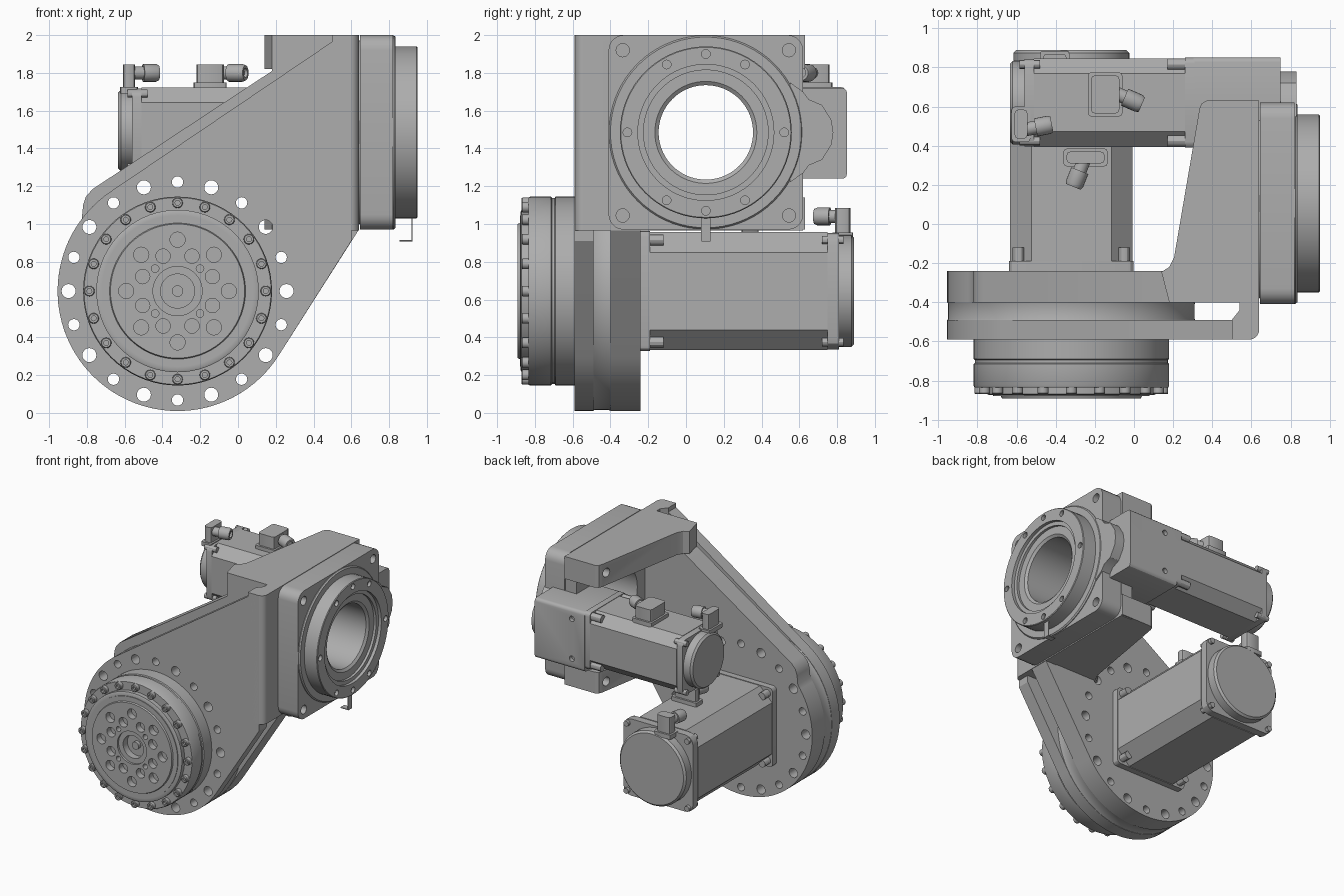
import bpy, bmesh
from math import sin, cos, pi, radians
from mathutils import Vector

old = bpy.data.objects.get("Cube")
if old:
    bpy.data.objects.remove(old)

grey = bpy.data.materials.new("machine_grey")
grey.use_nodes = True
COLOUR = (0.42, 0.42, 0.42, 1)
grey.diffuse_color = COLOUR
grey.node_tree.nodes["Principled BSDF"].inputs["Base Color"].default_value = COLOUR
parts = []


def place(axis, u, v, h):
    return {"X": (h, u, v), "Y": (u, h, v), "Z": (u, v, h)}[axis]


def finish(name, bm):
    bmesh.ops.recalc_face_normals(bm, faces=bm.faces)
    me = bpy.data.meshes.new(name)
    bm.to_mesh(me)
    bm.free()
    ob = bpy.data.objects.new(name, me)
    bpy.context.collection.objects.link(ob)
    me.materials.append(grey)
    parts.append(ob)
    return ob


def loft(name, axis, rings, closed=False):
    """Skin a list of (outline, height) sections along an axis."""
    bm = bmesh.new()
    loops = [[bm.verts.new(place(axis, u, v, h)) for u, v in pts] for pts, h in rings]
    pairs = list(zip(loops, loops[1:]))
    if closed:
        pairs.append((loops[-1], loops[0]))
    else:
        bm.faces.new(loops[0])
        bm.faces.new(loops[-1])
    for a, b in pairs:
        for i in range(len(a)):
            j = (i + 1) % len(a)
            bm.faces.new((a[i], a[j], b[j], b[i]))
    return finish(name, bm)


def prism(name, axis, pts, a, b):
    return loft(name, axis, [(pts, a), (pts, b)])


def arc(c, r, start, end, n):
    return [(c[0] + r * cos(radians(start + (end - start) * i / n)),
             c[1] + r * sin(radians(start + (end - start) * i / n))) for i in range(n + 1)]


def circle(c, r, n=64):
    return arc(c, r, 0, 360, n)[:-1]


def lathe(name, axis, c, profile, closed=False, n=72):
    return loft(name, axis, [(circle(c, r, n), h) for r, h in profile], closed)


def rrect(u0, u1, v0, v1, r, seg=5):
    pts = []
    for u, v, a in ((u1 - r, v1 - r, 0), (u0 + r, v1 - r, 90),
                    (u0 + r, v0 + r, 180), (u1 - r, v0 + r, 270)):
        pts += arc((u, v), r, a, a + 90, seg)
    return pts


def cut(ob, cutters):
    """Subtract each cutter and bake the result."""
    for c in cutters:
        c.hide_render = True
        m = ob.modifiers.new("cut", "BOOLEAN")
        m.object, m.operation, m.solver = c, "DIFFERENCE", "EXACT"
    dg = bpy.context.evaluated_depsgraph_get()
    me = bpy.data.meshes.new_from_object(ob.evaluated_get(dg))
    ob.modifiers.clear()
    ob.data = me
    for c in cutters:
        parts.remove(c)
        bpy.data.objects.remove(c)


def drills(axis, holes, a, b, n=20):
    """One cutter object made of separate drills: (centre, radius)."""
    bm = bmesh.new()
    for c, r in holes:
        lo, hi = ([bm.verts.new(place(axis, u, v, h)) for u, v in circle(c, r, n)] for h in (a, b))
        bm.faces.new(lo)
        bm.faces.new(hi)
        for i in range(n):
            j = (i + 1) % n
            bm.faces.new((lo[i], lo[j], hi[j], hi[i]))
    return finish("drill_cutter", bm)


def polar(c, r, deg):
    return (c[0] + r * cos(radians(deg)), c[1] + r * sin(radians(deg)))


# Lower joint: front plate, spacer ring and rear plate
LOW, BIG = (-0.32, 0.645), 0.635
front_pts = arc(LOW, BIG, -33, -236, 60) + [(0.55, 2.0), (0.6, 2.0), (0.6, 0.91)]
rear_pts = arc(LOW, BIG, -33, -217, 56) + [(-0.82, 1.1), (-0.805, 1.145), (-0.77, 1.185),
            (0.18, 1.81), (0.18, 2.0), (0.64, 2.0), (0.64, 0.97)]
bolt_ring = [(polar(LOW, 0.577, 90 + 18 * k), 0.037 if k % 2 else 0.03) for k in range(20)]
layers = [prism("front_plate", "Y", front_pts, -0.59, -0.49),
          lathe("spacer_ring", "Y", LOW, [(BIG, -0.495), (0.63, -0.485), (0.63, -0.41), (BIG, -0.395)]),
          prism("rear_plate", "Y", rear_pts, -0.40, -0.24)]
for ob in layers:
    cut(ob, [drills("Y", bolt_ring, -0.7, -0.1)])

# Side wall with rounded front corner, plus upper and lower webs
HUB = (0.105, 1.485)
wall_pts = [(0.54, 0.62), (0.54, -0.44), (0.50, -0.49), (0.50, -0.59)]
wall_pts += arc((0.59, -0.54), 0.05, -90, 0, 6) + [(0.64, 0.62)]
wall = prism("side_wall", "Z", wall_pts, 0.965, 2.0)
cut(wall, [drills("X", [(HUB, 0.26)], 0.3, 1.0, 64)])
web_pts = [(0.18, -0.40), (0.14, -0.245), (0.18, -0.22), (0.205, -0.17), (0.335, 0.59),
           (0.345, 0.615), (0.37, 0.63), (0.64, 0.63), (0.64, -0.40)]
corner = [((u, v), 0.035) for u in (-0.335, 0.545) for v in (1.045, 1.92)]
for name, z0, z1 in (("upper_web", 1.82, 2.0), ("lower_web", 0.97, 1.14)):
    web = prism(name, "Z", web_pts, z0, z1)
    cut(web, [drills("X", [h for h in corner if h[0][0] > 0], 0.1, 1.0)])
cut(wall, [drills("X", corner[1:], 0.3, 1.0)])

# Square mounting flange, side ear and hollow output hub
flange = prism("mounting_flange", "X", rrect(-0.41, 0.62, 0.97, 2.0, 0.08), 0.645, 0.82)
cut(flange, [drills("X", [(HUB, 0.26)], 0.3, 1.0, 64), drills("X", corner, 0.66, 1.0)])
ear = [(0.55, 1.22), (0.62, 1.27), (0.65, 1.31), (0.72, 1.34), (0.77, 1.42), (0.78, 1.485)]
ear += [(u, 2 * HUB[1] - v) for u, v in ear[-2::-1]]
prism("flange_ear", "X", ear, 0.74, 0.83)
hub = lathe("output_hub", "X", HUB, [
    (0.25, 0.535), (0.4, 0.535), (0.5, 0.66), (0.513, 0.68), (0.513, 0.825), (0.505, 0.835),
    (0.455, 0.835), (0.455, 0.945), (0.45, 0.95), (0.36, 0.95), (0.36, 0.925), (0.33, 0.925),
    (0.33, 0.905), (0.27, 0.905), (0.25, 0.89)], closed=True)
cut(hub, [drills("X", [(polar(HUB, 0.415, a), 0.023) for a in (0, 60, 90, 120, 180, 240, 270, 300)],
                 0.925, 1.0)])
prism("hook_stem", "X", rrect(0.08, 0.13, 0.91, 1.04, 0.005, 1), 0.918, 0.925)
prism("hook_foot", "X", rrect(0.08, 0.13, 0.908, 0.915, 0.002, 1), 0.855, 0.925)

# Output gearbox on the front plate
box = lathe("output_gearbox", "Y", LOW, [
    (0.5, -0.58), (0.5, -0.69), (0.493, -0.695), (0.493, -0.71), (0.5, -0.715), (0.5, -0.825),
    (0.495, -0.835), (0.43, -0.835), (0.43, -0.87), (0.42, -0.875), (0.40, -0.875), (0.40, -0.88),
    (0.36, -0.88), (0.355, -0.892), (0.13, -0.892), (0.13, -0.875), (0.09, -0.875), (0.09, -0.82),
    (0.03, -0.82), (0.03, -0.85)])
face_holes = [(polar(LOW, 0.272, 45 * k), 0.04) for k in range(8)]
face_holes += [(polar(LOW, 0.2, 45 * k + 22.5), 0.038) for k in range(8)]
face_holes += [(polar(LOW, 0.168, 90 * k + 45), 0.02) for k in range(4)]
cut(box, [drills("Y", face_holes, -0.84, -1.0)])
for k in range(20):
    c = polar(LOW, 0.467, 90 + 18 * k)
    lathe("rim_bolt", "Y", c, [(0.028, -0.82), (0.028, -0.865), (0.024, -0.87),
                               (0.013, -0.87), (0.013, -0.855)], n=16)


# Motors
def motor(name, axis, c, half, ends):
    start, ear_end, body_end, plate_end, cap_end = ends

    def square(s, ch, seg=1):
        return rrect(c[0] - s, c[0] + s, c[1] - s, c[1] + s, ch, seg)
    prism(name + "_body", axis, square(half * 0.985, half * 0.34), start, body_end)
    s = 1 if cap_end > start else -1
    prism(name + "_front_flange", axis, square(half, 0.03, 3), start, start + s * 0.05)
    prism(name + "_end_plate", axis, square(half * 0.97, half * 0.2, 3), body_end, plate_end)
    r = half * 0.93
    lathe(name + "_end_cap", axis, c, [(r, plate_end), (r, cap_end - s * 0.015), (r - 0.015, cap_end)])
    for du in (-1, 1):
        for dv in (-1, 1):
            p = (c[0] + du * half * 0.85, c[1] + dv * half * 0.85)
            lathe(name + "_mount_bolt", axis, p, [(0.03, start), (0.03, ear_end)], n=12)
            lathe(name + "_end_bolt", axis, p, [(0.022, body_end - s * 0.03), (0.022, plate_end + s * 0.025)], n=12)


motor("lower_motor", "Y", LOW, 0.318, (-0.24, -0.12, 0.75, 0.81, 0.89))
UP = (0.62, 1.495)
motor("upper_motor", "X", UP, 0.23, (0.31, 0.17, -0.51, -0.56, -0.635))

# Right angle gear housing between the upper motor and the flange
housing = prism("gear_housing", "X", rrect(0.385, 0.852, 1.24, 1.72, 0.025, 3), 0.305, 0.75)
cut(housing, [drills("Y", [((0.42, 1.64), 0.022), ((0.42, 1.32), 0.022)], 0.82, 1.0)])


# Cable sockets: a base block with an angled round plug
def socket(name, x, y, z, plug_from, plug_to):
    prism(name + "_base", "Z", rrect(*x, *y, 0.015, 2), z[0], z[0] + 0.035)
    prism(name + "_block", "Z", rrect(x[0] + 0.015, x[1] - 0.015, y[0] + 0.015, y[1] - 0.015, 0.02, 2),
          z[0] + 0.03, z[1])
    a, b = Vector(plug_from), Vector(plug_to)
    d = (b - a).length
    plug = lathe(name + "_plug", "Z", (0, 0), [
        (0.035, 0), (0.035, d * 0.45), (0.047, d * 0.45), (0.047, d * 0.9), (0.04, d), (0.025, d),
        (0.025, d * 0.9)], n=20)
    plug.location = a
    plug.rotation_mode = "QUATERNION"
    plug.rotation_quaternion = (b - a).to_track_quat("Z", "Y")


socket("upper_power_socket", (-0.235, -0.06), (0.55, 0.775), (1.715, 1.845),
       (-0.12, 0.68, 1.80), (0.04, 0.61, 1.80))
socket("upper_sensor_socket", (-0.625, -0.53), (0.42, 0.6), (1.69, 1.845),
       (-0.57, 0.48, 1.80), (-0.42, 0.51, 1.80))
socket("lower_power_socket", (-0.36, -0.135), (0.295, 0.385), (0.955, 1.085),
       (-0.25, 0.34, 1.04), (-0.31, 0.19, 1.04))
socket("lower_sensor_socket", (-0.48, -0.33), (0.775, 0.885), (0.92, 1.085),
       (-0.42, 0.83, 1.04), (-0.45, 0.68, 1.04))

for ob in parts:
    ob.data.shade_smooth()
    ob.data.set_sharp_from_angle(angle=radians(30))
